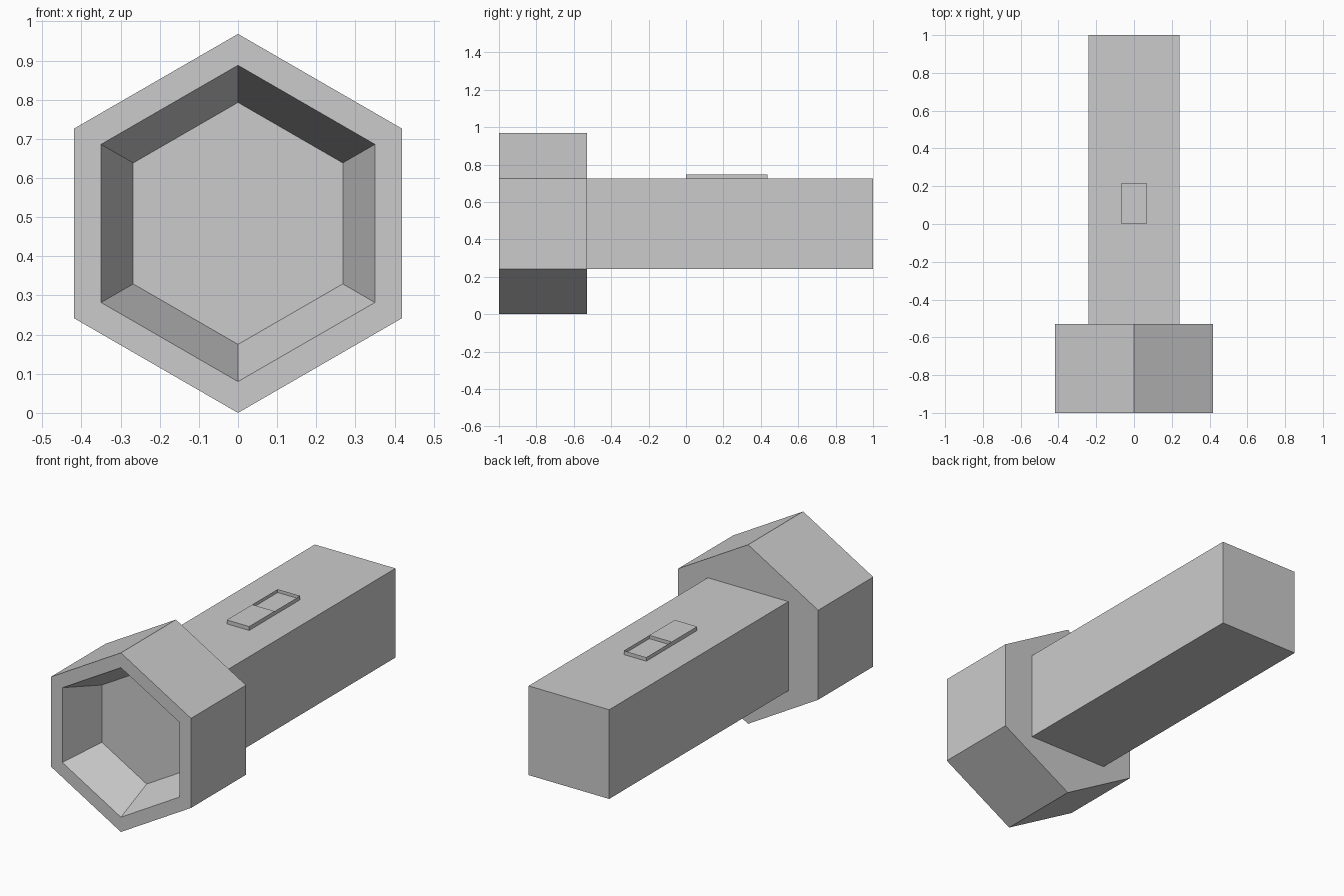
import bpy, bmesh
from math import sin, cos, pi
from mathutils import Vector

if "Cube" in bpy.data.objects:
    bpy.data.objects.remove(bpy.data.objects["Cube"])

AXIS_Z = 0.484  # height of the long axis


def finish(name, bm):
    mesh = bpy.data.meshes.new(name)
    bm.to_mesh(mesh)
    bm.free()
    obj = bpy.data.objects.new(name, mesh)
    bpy.context.collection.objects.link(obj)
    return obj


def box(x, y, z):
    """Box in a new bmesh from (min, max) pairs."""
    bm = bmesh.new()
    bmesh.ops.create_cube(bm, size=1)
    for v in bm.verts:
        v.co = Vector([lo + (c + 0.5) * (hi - lo) for c, (lo, hi) in zip(v.co, (x, y, z))])
    return bm


def face_towards(bm, direction):
    bm.normal_update()
    return [f for f in bm.faces if f.normal.dot(Vector(direction)) > 0.9]


# Hexagonal head: rings from the back, round the rim, down into the tapered recess
bm = bmesh.new()
profile = [(0.484, -0.53), (0.484, -1.0), (0.404, -1.0), (0.309, -0.78)]
rings = [[bm.verts.new((r * sin(i * pi / 3), y, AXIS_Z + r * cos(i * pi / 3)))
          for i in range(6)] for r, y in profile]
for a, b in zip(rings, rings[1:]):
    for i in range(6):
        j = (i + 1) % 6
        bm.faces.new((a[i], a[j], b[j], b[i]))
bm.faces.new(rings[0])
bm.faces.new(rings[-1])
bmesh.ops.recalc_face_normals(bm, faces=bm.faces)
finish("head", bm)

# Square handle, open where it meets the head
bm = box((-0.241, 0.241), (-0.53, 1.0), (0.243, 0.725))
bmesh.ops.delete(bm, geom=face_towards(bm, (0, -1, 0)), context='FACES')
finish("handle", bm)

# Sliding switch: front half raised, back half sunk inside its thin walls
bm = box((-0.067, 0.067), (0.0, 0.435), (0.725, 0.746))
bmesh.ops.delete(bm, geom=face_towards(bm, (0, 0, -1)), context='FACES')
bmesh.ops.bisect_plane(bm, geom=bm.verts[:] + bm.edges[:] + bm.faces[:],
                       plane_co=(0, 0.2175, 0), plane_no=(0, 1, 0))
back = [f for f in face_towards(bm, (0, 0, 1)) if f.calc_center_median().y > 0.22]
sunk = bmesh.ops.extrude_discrete_faces(bm, faces=back)["faces"]
bmesh.ops.translate(bm, verts=list({v for f in sunk for v in f.verts}), vec=(0, 0, -0.018))
finish("switch", bm)
